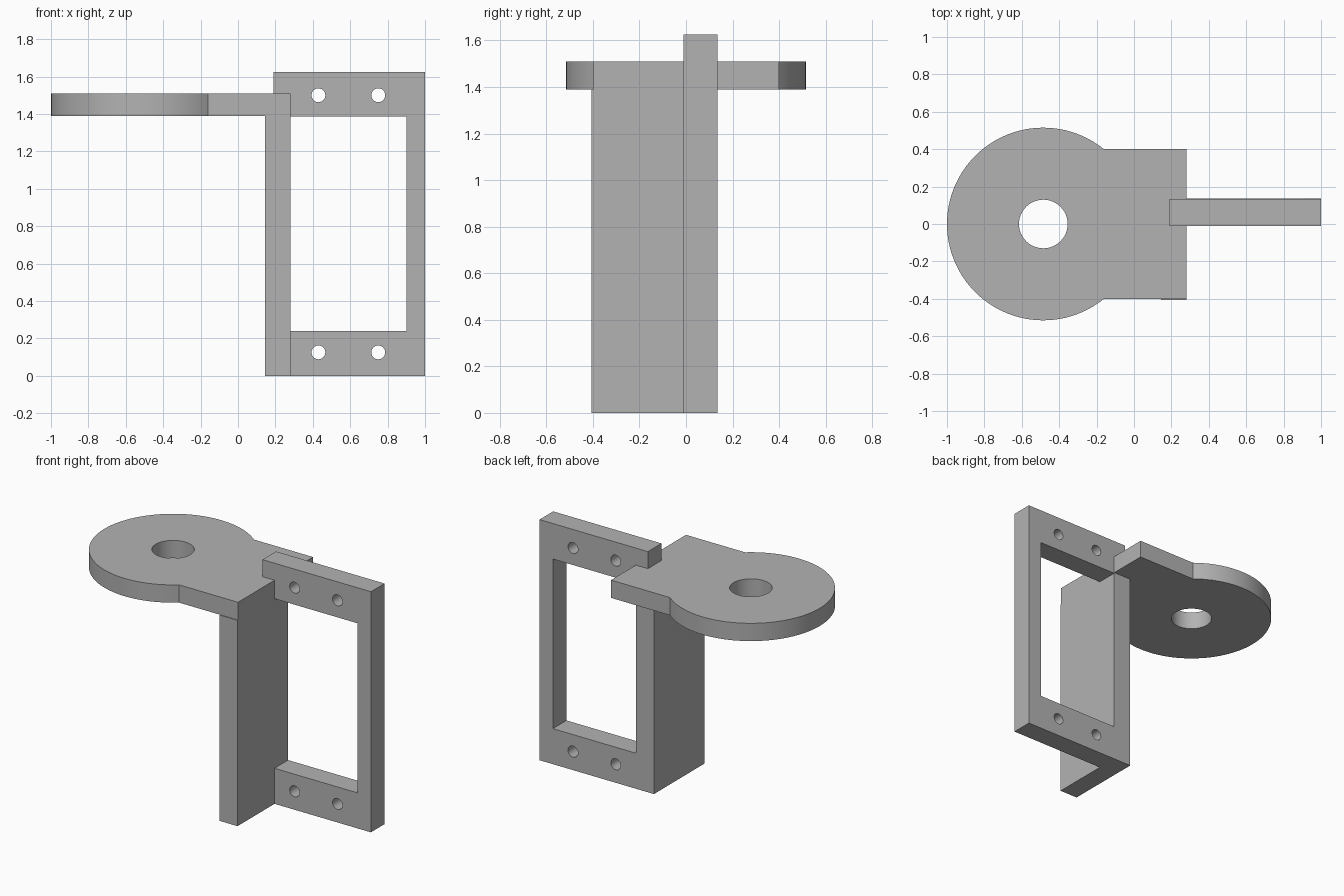
import bpy, bmesh
from math import pi, sin, cos, asin, radians

cube = bpy.data.objects.get("Cube")
if cube:
    bpy.data.objects.remove(cube, do_unlink=True)

grey = bpy.data.materials.new("plain grey")
grey.use_nodes = True
colour = (0.45, 0.45, 0.45, 1)
grey.diffuse_color = colour
grey.node_tree.nodes["Principled BSDF"].inputs["Base Color"].default_value = colour


def arc(cx, cy, r, start=0.0, end=2 * pi, steps=48, closed=True):
    n = steps if closed else steps + 1
    return [(cx + r * cos(start + (end - start) * i / steps),
             cy + r * sin(start + (end - start) * i / steps)) for i in range(n)]


def rect(x0, x1, y0, y1):
    return [(x0, y0), (x1, y0), (x1, y1), (x0, y1)]


def extruded(name, loops, thickness, location, upright=False):
    """Extrude an outline, with further loops as holes, about its mid plane."""
    curve = bpy.data.curves.new(name, 'CURVE')
    curve.dimensions = '2D'
    curve.fill_mode = 'BOTH'
    curve.extrude = thickness / 2
    for loop in loops:
        spline = curve.splines.new('POLY')
        spline.points.add(len(loop) - 1)
        for point, (x, y) in zip(spline.points, loop):
            point.co = (x, y, 0, 1)
        spline.use_cyclic_u = True
    obj = bpy.data.objects.new(name, curve)
    bpy.context.collection.objects.link(obj)
    obj.location = location
    if upright:
        obj.rotation_euler.x = pi / 2
    bpy.ops.object.select_all(action='DESELECT')
    obj.select_set(True)
    bpy.context.view_layer.objects.active = obj
    bpy.ops.object.convert(target='MESH')
    # Weld caps to walls
    obj = bpy.context.object
    bm = bmesh.new()
    bm.from_mesh(obj.data)
    bmesh.ops.remove_doubles(bm, verts=bm.verts, dist=1e-5)
    bmesh.ops.recalc_face_normals(bm, faces=bm.faces)
    bm.to_mesh(obj.data)
    bm.free()
    obj.data.materials.clear()
    obj.data.materials.append(grey)
    bpy.ops.object.shade_smooth_by_angle(angle=radians(30))
    return obj


# Upright mounting frame with a window, four screw holes and a stub at the top
wall_x0, wall_x1, right = 0.145, 0.28, 1.0
plate_z0, plate_z1 = 1.39, 1.51
front, back = -0.01, 0.135
outline = [(wall_x0, 0), (right, 0), (right, 1.625), (0.19, 1.625),
           (0.19, plate_z0), (wall_x0, plate_z0)]
screw_holes = [arc(x, z, 0.037, steps=24) for x in (0.43, 0.75) for z in (0.125, 1.5)]
extruded("mounting_frame", [outline, rect(wall_x1, 0.9, 0.24, 1.385)] + screw_holes,
         back - front, (0, (front + back) / 2, 0), upright=True)

# Side wall running forward from the frame, up to the plate
extruded("side_wall", [rect(wall_x0, wall_x1, -0.405, front)],
         plate_z0, (0, 0, plate_z0 / 2))

# Round plate with a square tab and a centre hole
cx, radius, half = -0.485, 0.515, 0.4
a = asin(half / radius)
plate = arc(cx, 0, radius, a, 2 * pi - a, 72, closed=False)
plate += [(wall_x1, -half), (wall_x1, half)]
extruded("round_plate", [plate, arc(cx, 0, 0.13)],
         plate_z1 - plate_z0, (0, 0, (plate_z0 + plate_z1) / 2))
